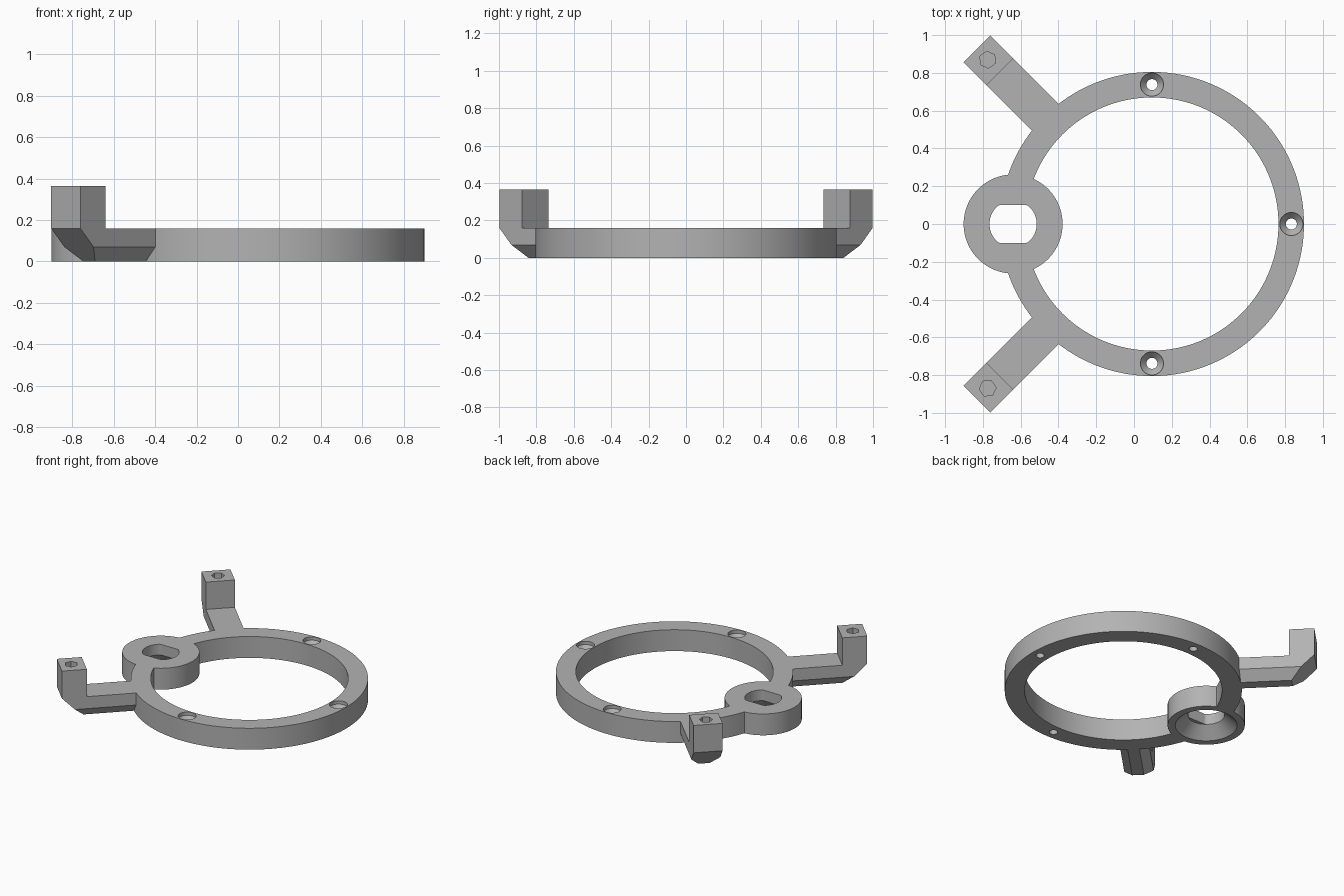
import bpy, bmesh, math
from mathutils import Matrix, Vector

cube = bpy.data.objects.get("Cube")
if cube:
    bpy.data.objects.remove(cube)

H = 0.16                       # ring height
CENTRE = (0.095, 0, 0)         # ring centre
COLLAR = (-0.64, 0, 0)         # shaft collar centre

grey = bpy.data.materials.new("plain grey")
grey.use_nodes = True
grey.diffuse_color = (0.45, 0.45, 0.45, 1)
grey.node_tree.nodes["Principled BSDF"].inputs["Base Color"].default_value = grey.diffuse_color


def make(name, bm):
    bmesh.ops.recalc_face_normals(bm, faces=bm.faces)
    mesh = bpy.data.meshes.new(name)
    bm.to_mesh(mesh)
    bm.free()
    mesh.materials.append(grey)
    obj = bpy.data.objects.new(name, mesh)
    bpy.context.collection.objects.link(obj)
    return obj


def lathe(name, profile, loc, n=96, closed=False, phase=0.0):
    """Revolve (radius, z) points; caps the ends, or closes the profile into a ring."""
    bm = bmesh.new()
    rows = [[bm.verts.new((r * math.cos(a), r * math.sin(a), z))
             for a in (phase + math.tau * i / n for i in range(n))] for r, z in profile]
    pairs = list(zip(rows, rows[1:]))
    if closed:
        pairs.append((rows[-1], rows[0]))
    else:
        bm.faces.new(rows[0])
        bm.faces.new(rows[-1])
    for low, high in pairs:
        for i in range(n):
            j = (i + 1) % n
            bm.faces.new((low[i], low[j], high[j], high[i]))
    bmesh.ops.translate(bm, verts=bm.verts, vec=loc)
    return make(name, bm)


def boolean(target, tool, operation):
    mod = target.modifiers.new(operation, "BOOLEAN")
    mod.operation, mod.solver, mod.object = operation, "EXACT", tool
    bpy.context.view_layer.objects.active = target
    bpy.ops.object.modifier_apply(modifier=mod.name)
    bpy.data.objects.remove(tool)


def arm(name, angle):
    """Radial arm with an upright end block and bevelled underside."""
    bm = bmesh.new()
    outline = [(0.74, 0), (1.311, 0), (1.311, 0.365), (1.139, 0.365), (1.139, H), (0.74, H)]
    face = bm.faces.new([bm.verts.new((x, -0.1, z)) for x, z in outline])
    ext = bmesh.ops.extrude_face_region(bm, geom=[face])
    bmesh.ops.translate(bm, vec=(0, 0.2, 0),
                        verts=[v for v in ext["geom"] if isinstance(v, bmesh.types.BMVert)])
    # slice off the outer heel and both lower side edges
    cuts = [((1.311, 0, H), (1, 0, -1)),
            ((0, 0.1, 0.07), (0, 7, -6)), ((0, -0.1, 0.07), (0, -7, -6))]
    for point, normal in cuts:
        cut = bmesh.ops.bisect_plane(bm, geom=bm.verts[:] + bm.edges[:] + bm.faces[:],
                                     plane_co=point, plane_no=Vector(normal).normalized(),
                                     clear_outer=True)
        edges = [e for e in cut["geom_cut"] if isinstance(e, bmesh.types.BMEdge) and e.is_boundary]
        bmesh.ops.holes_fill(bm, edges=edges)
    bm.transform(Matrix.Translation(CENTRE) @ Matrix.Rotation(angle, 4, "Z"))
    return make(name, bm)


def around(angle, radius):
    return (CENTRE[0] + radius * math.cos(angle), radius * math.sin(angle), 0)


# Ring, collar and arms joined into one frame
frame = lathe("mounting_ring", [(0.67, 0), (0.805, 0), (0.805, H), (0.67, H)],
              CENTRE, n=160, closed=True)
boolean(frame, lathe("collar", [(0.262, 0), (0.262, H)], COLLAR), "UNION")
arm_angles = [math.radians(135), math.radians(-135)]
for a in arm_angles:
    boolean(frame, arm("arm", a), "UNION")

# Collar bore: round with two flats, flared underneath
bore = lathe("bore_cutter", [(0.125, -0.1), (0.125, 0.3)], COLLAR, n=64)
for v in bore.data.vertices:
    v.co.y = max(-0.1, min(0.1, v.co.y))
boolean(frame, bore, "DIFFERENCE")
boolean(frame, lathe("flare_cutter", [(0.221, -0.01), (0.125, 0.08)], COLLAR, n=64), "DIFFERENCE")

# Countersunk screw holes
for a in (-math.pi / 2, 0, math.pi / 2):
    boolean(frame, lathe("screw_cutter", [(0.029, -0.1), (0.029, 0.1), (0.052, 0.125),
                                          (0.061, 0.135), (0.061, 0.3)],
                         around(a, 0.738), n=40), "DIFFERENCE")

# Hexagonal blind holes in the arm blocks
for a in arm_angles:
    boolean(frame, lathe("hex_cutter", [(0.045, 0.16), (0.045, 0.5)], around(a, 1.23),
                         n=6, phase=a + math.radians(20)), "DIFFERENCE")

bpy.ops.object.select_all(action="DESELECT")
frame.select_set(True)
bpy.context.view_layer.objects.active = frame
bpy.ops.object.shade_smooth_by_angle(angle=math.radians(25))
